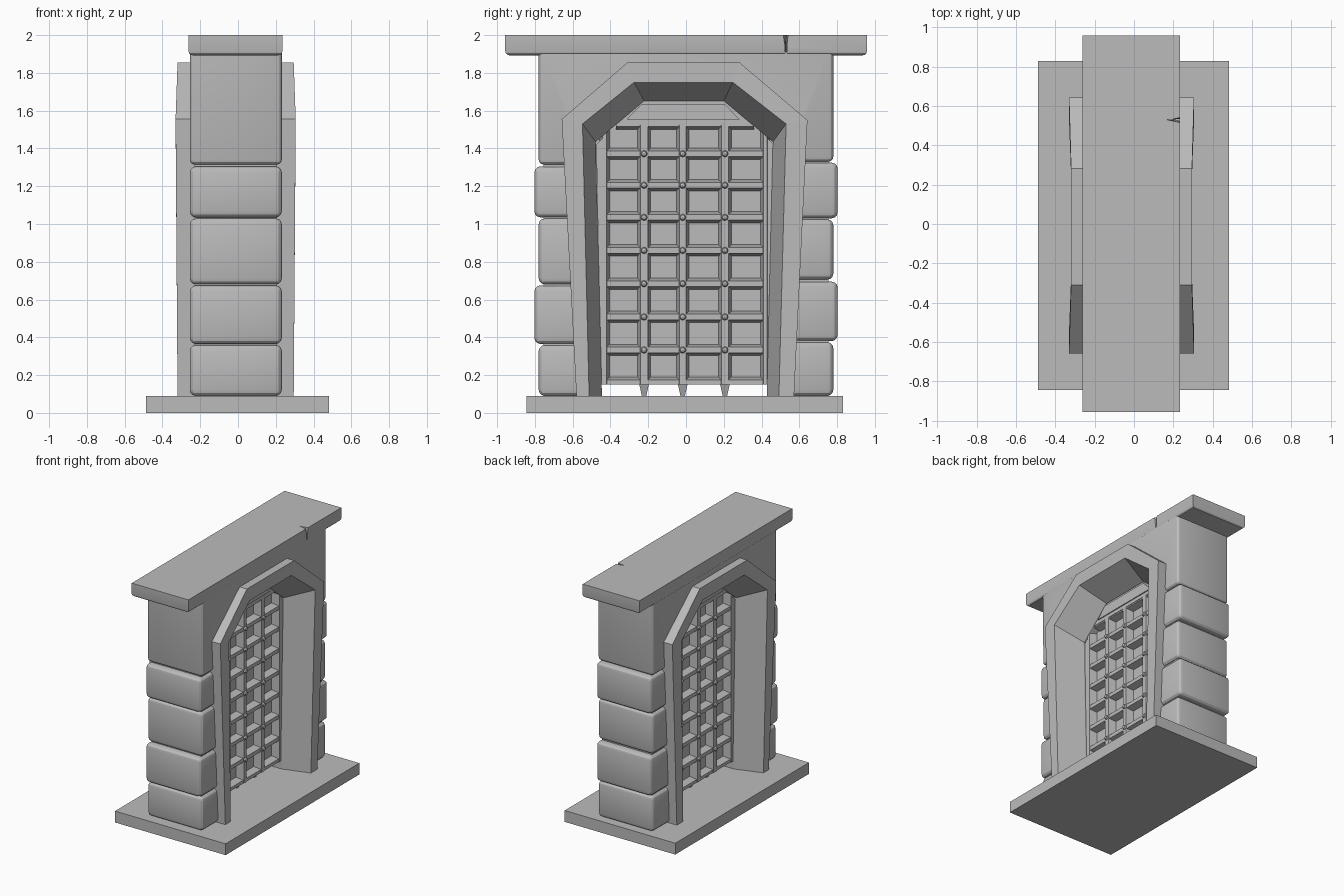
import bpy, bmesh, math
from mathutils import Matrix, Vector

if "Cube" in bpy.data.objects:
    bpy.data.objects.remove(bpy.data.objects["Cube"])

stone = bpy.data.materials.new("grey stone")
stone.diffuse_color = (0.5, 0.5, 0.5, 1)
stone.use_nodes = True
stone.node_tree.nodes["Principled BSDF"].inputs["Base Color"].default_value = stone.diffuse_color
CX = -0.0125   # middle plane of the wall


def finish(bm, name, smooth=False):
    bmesh.ops.recalc_face_normals(bm, faces=bm.faces[:])
    me = bpy.data.meshes.new(name)
    bm.to_mesh(me)
    bm.free()
    me.materials.append(stone)
    ob = bpy.data.objects.new(name, me)
    bpy.context.collection.objects.link(ob)
    if smooth:
        bpy.ops.object.select_all(action='DESELECT')
        ob.select_set(True)
        bpy.context.view_layer.objects.active = ob
        bpy.ops.object.shade_smooth_by_angle(angle=math.radians(25))
    return ob


def loft(bm, loops):
    """Skin a list of matching closed loops and cap both ends."""
    rings = [[bm.verts.new(p) for p in lp] for lp in loops]
    n = len(rings[0])
    for a, b in zip(rings, rings[1:]):
        for i in range(n):
            j = (i + 1) % n
            bm.faces.new((a[i], a[j], b[j], b[i]))
    bm.faces.new(rings[0][::-1])
    bm.faces.new(rings[-1])


def prism(bm, profile, x0, x1):
    loft(bm, [[(x, y, z) for y, z in profile] for x in (x0, x1)])


def rect(y0, y1, z0, z1):
    return [(y0, z0), (y1, z0), (y1, z1), (y0, z1)]


def bevel(bm, test, width, segments):
    edges = [e for e in bm.edges if test((e.verts[0].co + e.verts[1].co) / 2)]
    bmesh.ops.bevel(bm, geom=edges, offset=width, segments=segments,
                    affect='EDGES', profile=0.5, clamp_overlap=True)


# base slab
bm = bmesh.new()
prism(bm, rect(-0.845, 0.83, 0, 0.09), -0.487, 0.483)
finish(bm, "base_slab")

# side stones, alternating wide and narrow
courses = {-1: [(0.09, 0.36), (0.365, 0.675), (0.68, 1.03), (1.035, 1.305)],
           1: [(0.09, 0.375), (0.38, 0.695), (0.705, 1.025), (1.03, 1.325)]}
for s, rows in courses.items():
    for i, (z0, z1) in enumerate(rows):
        bm = bmesh.new()
        outer = 0.803 if i % 2 else 0.78
        prism(bm, rect(*sorted((s * 0.55, s * outer)), z0, z1), -0.255, 0.232)
        bevel(bm, lambda c: abs(c.y) > 0.6, 0.032, 3)
        finish(bm, "side_stone", True)
    bm = bmesh.new()
    prism(bm, rect(*sorted((s * 0.56, s * 0.755)), 0.09, 1.4), -0.23, 0.207)
    finish(bm, "mortar_core")

# upper wall block with arch notch
bm = bmesh.new()
prism(bm, [(-0.78, 1.315), (-0.78, 1.91), (0.78, 1.91), (0.78, 1.33), (0.56, 1.33),
           (0.6, 1.54), (0.28, 1.8), (-0.3, 1.8), (-0.6, 1.54), (-0.56, 1.315)],
      -0.255, 0.232)
bevel(bm, lambda c: abs(c.y) > 0.62 and c.z < 1.88, 0.025, 3)
finish(bm, "upper_wall", True)

# top slab with rounded underside
bm = bmesh.new()
prism(bm, rect(-0.957, 0.958, 1.893, 2.0), -0.262, 0.235)
bevel(bm, lambda c: c.z < 1.9, 0.022, 3)
slab = finish(bm, "top_slab", True)

# crack cut into the slab edge
bm = bmesh.new()
loft(bm, [[(0.17, 0.53, z), (0.26, 0.53 - w, z), (0.26, 0.53 + w, z)]
          for z, w in ((1.87, 0.005), (1.94, 0.008), (2.02, 0.02))])
cutter = finish(bm, "crack_cutter")
cutter.hide_render = True
mod = slab.modifiers.new("crack", 'BOOLEAN')
mod.object = cutter
mod.solver = 'EXACT'
bpy.context.view_layer.objects.active = slab
bpy.ops.object.modifier_apply(modifier=mod.name)
bpy.data.objects.remove(cutter)

# arch frame with splayed reveals on both sides
outer = [(-0.58, 0.09), (-0.658, 1.555), (-0.31, 1.855), (0.283, 1.855), (0.643, 1.55), (0.572, 0.09)]
lip = [(-0.513, 0.09), (-0.548, 1.53), (-0.275, 1.75), (0.248, 1.75), (0.53, 1.53), (0.492, 0.09)]
inner = [(-0.445, 0.09), (-0.478, 1.435), (-0.222, 1.652), (0.2, 1.652), (0.46, 1.435), (0.428, 0.09)]
depth = [0.3075, 0.318, 0.3075, 0.3075, 0.318, 0.3075]
bm = bmesh.new()
loft(bm, [[(CX + d, *o), (CX + d, *l), (CX + 0.095, *n),
           (CX - 0.095, *n), (CX - d, *l), (CX - d, *o)]
          for o, l, n, d in zip(outer, lip, inner, depth)])
finish(bm, "arch_frame")

# gate panel and solid head of the gate
bm = bmesh.new()
prism(bm, [(-0.46, 0.15), (0.45, 0.15), (0.475, 1.43), (0.21, 1.66), (-0.23, 1.66), (-0.49, 1.43)],
      CX - 0.03, CX + 0.03)
finish(bm, "gate_panel")
F = 0.088      # half thickness of the lattice
bm = bmesh.new()
prism(bm, [(-0.38, 1.525), (0.36, 1.525), (0.21, 1.66), (-0.23, 1.66)], CX - F, CX + F)
prism(bm, [(-0.315, 1.553), (0.285, 1.553), (0.205, 1.635), (-0.235, 1.635)],
      CX - F - 0.008, CX + F + 0.008)
finish(bm, "gate_head")

# lattice bars with sloping sides, on both faces of the panel
bar_y = [(-0.443, -0.42), (-0.242, -0.202), (-0.035, 0.0), (0.187, 0.225), (0.41, 0.43)]
bar_z = [0.16, 0.333, 0.508, 0.684, 0.86, 1.035, 1.205, 1.372]
T = 0.018      # taper of the bars
bm = bmesh.new()
for side in (-1, 1):
    for y0, y1 in bar_y:
        loft(bm, [[(CX + side * x, y, z) for y, z in rect(y0 - t, y1 + t, 0.15, 1.53)]
                  for x, t in ((0.02, T), (F, 0))])
    for z in bar_z + [1.53]:
        h = 0.015
        end = 0.43 if z < 1.4 else 0.36
        z0 = max(z - h, 0.15)
        loft(bm, [[(CX + side * x, y, zz) for y, zz in rect(-end - 0.01, end, max(z0 - t, 0.15), z + h + t)]
                  for x, t in ((0.02, T), (F - 0.004, 0))])
    # plain margins beside the lattice
    for s, a in ((-1, 0.42), (1, 0.41)):
        prof = [(s * a, 0.15), (s * (a + 0.03), 0.15), (s * (a + 0.055), 1.42), (s * a, 1.475)]
        prism(bm, prof, CX, CX + side * (F - 0.001))
finish(bm, "gate_lattice")

# rivets at the crossings
bm = bmesh.new()
for side in (-1, 1):
    for y0, y1 in bar_y[1:4]:
        for z in bar_z[1:]:
            m = Matrix.Translation((CX + side * F, (y0 + y1) / 2, z)) @ Matrix.Rotation(math.pi / 2, 4, 'Y')
            bmesh.ops.create_uvsphere(bm, u_segments=8, v_segments=4, radius=0.018, matrix=m)
finish(bm, "gate_rivets")

# spikes under the gate
bm = bmesh.new()
for y0, y1 in bar_y[1:4]:
    c = (y0 + y1) / 2
    loft(bm, [[(CX + sx * w * 1.6, c + sy * w, z) for sx, sy in ((-1, -1), (1, -1), (1, 1), (-1, 1))]
              for z, w in ((0.09, 0.012), (0.155, 0.026))])
finish(bm, "gate_spikes")
